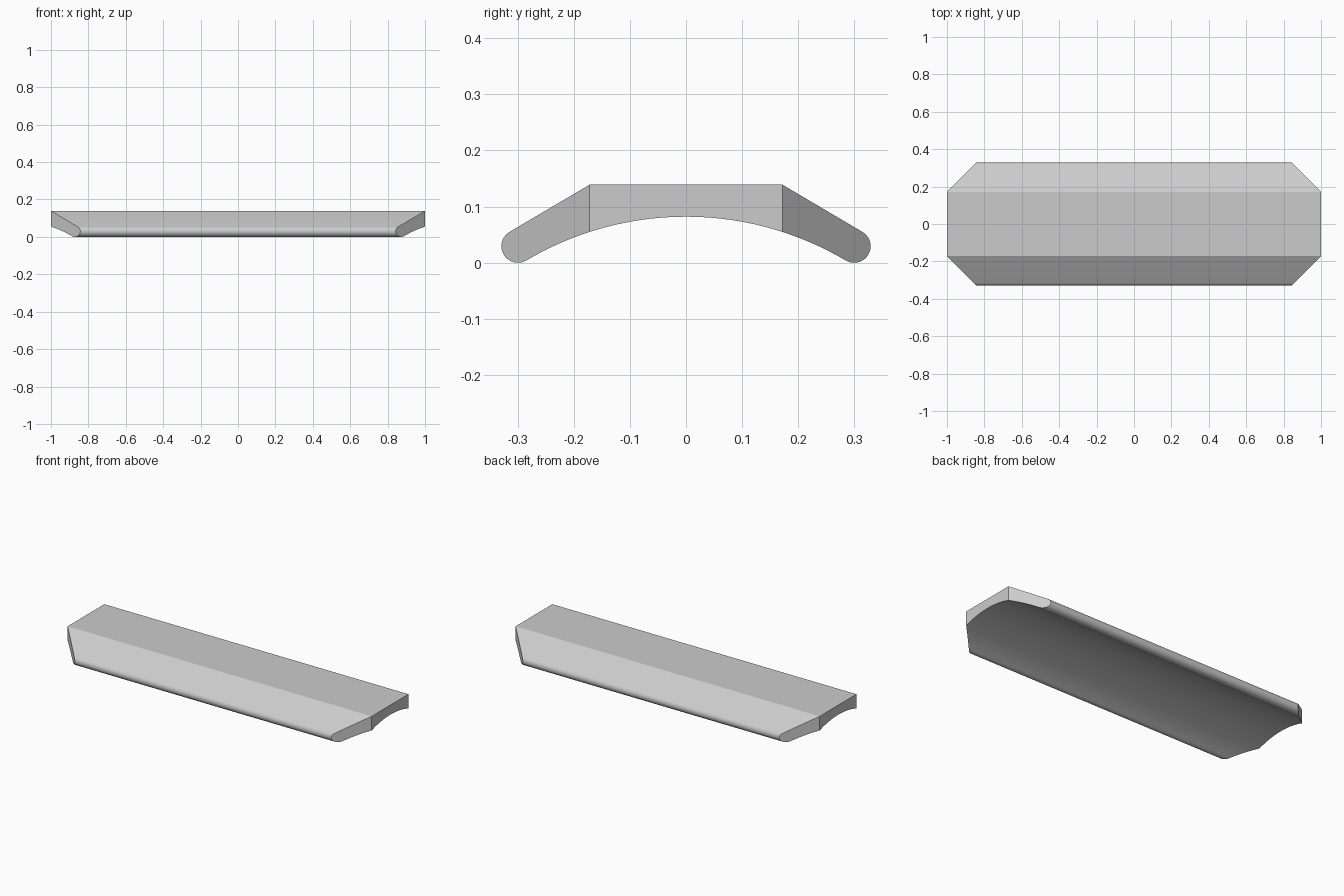
import bpy, bmesh
from math import radians, sin, cos, asin
from mathutils import Vector

cube = bpy.data.objects.get("Cube")
if cube:
    bpy.data.objects.remove(cube, do_unlink=True)

grey = bpy.data.materials.new("light_grey")
grey.use_nodes = True
colour = (0.6, 0.6, 0.6, 1)
grey.diffuse_color = colour
grey.node_tree.nodes["Principled BSDF"].inputs["Base Color"].default_value = colour

# Cross-section sizes
top_y, top_z = 0.172, 0.139          # edge of the flat top
lip_y, lip_r = 0.2995, 0.0295        # rounded lip, resting on the ground
arch_z = 0.082                       # crown of the hollow underside
drop = arch_z - lip_r
arch_r = (lip_y**2 + drop**2 - lip_r**2) / (2 * (lip_r + drop))
arch_end = asin(lip_y / (arch_r + lip_r))


def arc(cy, cz, r, start, end, steps):
    """Points on a circle, with angles measured from straight up towards +y."""
    angles = [start + (end - start) * i / steps for i in range(steps + 1)]
    return [(cy + r * sin(a), cz + r * cos(a)) for a in angles]


# Half profile: top edge, rounded lip, then the arch back to the middle
half = [(top_y, top_z)]
half += arc(lip_y, lip_r, lip_r, radians(30), radians(180) + arch_end, 20)
half += arc(0, arch_z - arch_r, arch_r, arch_end, 0, 20)[1:]
profile = half + [(-y, z) for y, z in reversed(half[:-1])]

# Extrude the profile along the length
bm = bmesh.new()
end_face = bm.faces.new([bm.verts.new((-1, y, z)) for y, z in profile])
extruded = bmesh.ops.extrude_face_region(bm, geom=[end_face])
moved = [v for v in extruded["geom"] if isinstance(v, bmesh.types.BMVert)]
bmesh.ops.translate(bm, verts=moved, vec=(2, 0, 0))

# Cut the four corners at 45 degrees and close each cut
for sx in (-1, 1):
    for sy in (-1, 1):
        cut = bmesh.ops.bisect_plane(
            bm, geom=bm.verts[:] + bm.edges[:] + bm.faces[:], dist=1e-5,
            plane_co=Vector((sx, sy * top_y, 0)), plane_no=Vector((sx, sy, 0)),
            clear_outer=True)
        rim = [e for e in bm.edges if e.is_boundary]
        bmesh.ops.holes_fill(bm, edges=rim, sides=0)

bmesh.ops.recalc_face_normals(bm, faces=bm.faces[:])
mesh = bpy.data.meshes.new("arched_bar")
bm.to_mesh(mesh)
bm.free()
mesh.materials.append(grey)

bar = bpy.data.objects.new("arched_bar", mesh)
bpy.context.collection.objects.link(bar)
bpy.ops.object.select_all(action="DESELECT")
bar.select_set(True)
bpy.context.view_layer.objects.active = bar
bpy.ops.object.shade_smooth_by_angle(angle=radians(20))
